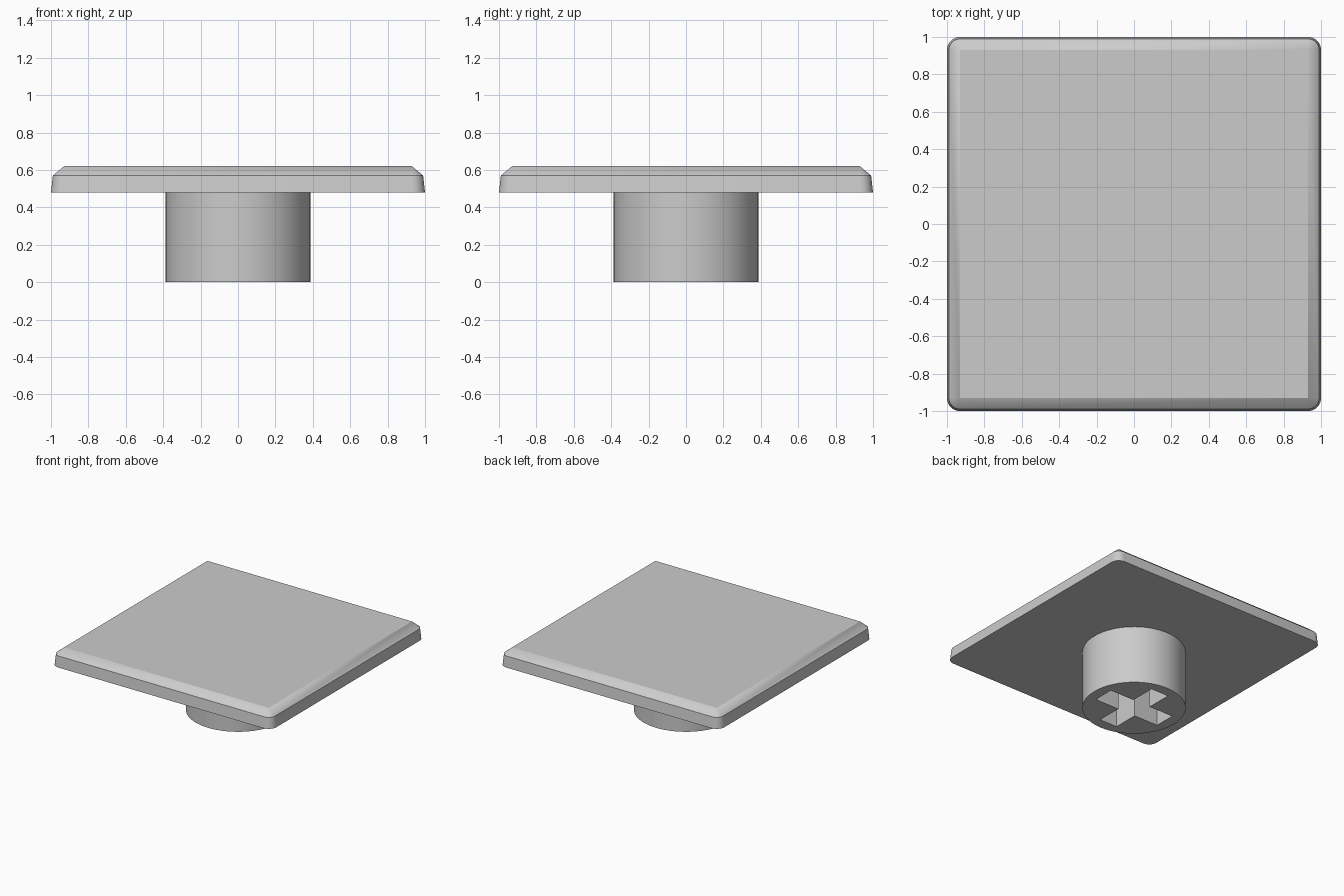
import bpy, bmesh
from math import cos, sin, pi, radians

cube = bpy.data.objects.get("Cube")
if cube:
    bpy.data.objects.remove(cube, do_unlink=True)

grey = bpy.data.materials.new("light grey plastic")
grey.use_nodes = True
colour = (0.6, 0.6, 0.6, 1)
grey.diffuse_color = colour
grey.node_tree.nodes["Principled BSDF"].inputs["Base Color"].default_value = colour


def make_object(name, bm):
    bmesh.ops.remove_doubles(bm, verts=bm.verts, dist=0.0005)
    bmesh.ops.recalc_face_normals(bm, faces=bm.faces)
    mesh = bpy.data.meshes.new(name)
    bm.to_mesh(mesh)
    bm.free()
    mesh.materials.append(grey)
    obj = bpy.data.objects.new(name, mesh)
    bpy.context.collection.objects.link(obj)
    return obj


def loft(name, levels):
    """Skin a stack of equal-length outlines, given as (z, points), and cap both ends."""
    bm = bmesh.new()
    rings = [[bm.verts.new((x, y, z)) for x, y in pts] for z, pts in levels]
    count = len(rings[0])
    for low, high in zip(rings, rings[1:]):
        for i in range(count):
            j = (i + 1) % count
            bm.faces.new((low[i], low[j], high[j], high[i]))
    bm.faces.new(rings[0][::-1])
    bm.faces.new(rings[-1])
    return make_object(name, bm)


def rounded_square(core, radius, steps=8):
    pts = []
    for corner, (sx, sy) in enumerate([(1, 1), (-1, 1), (-1, -1), (1, -1)]):
        for i in range(steps + 1):
            a = (corner + i / steps) * pi / 2
            pts.append((sx * core + radius * cos(a), sy * core + radius * sin(a)))
    return pts


def circle(radius, steps=64):
    return [(radius * cos(2 * pi * i / steps), radius * sin(2 * pi * i / steps))
            for i in range(steps)]


def cross(length, half_x, half_y):
    quarter = [(length, half_y), (half_x, half_y), (half_x, length)]
    left = [(-x, y) for x, y in reversed(quarter)]
    upper = quarter + left
    return upper + [(-x, -y) for x, y in upper]


def smooth(obj):
    bpy.ops.object.select_all(action='DESELECT')
    obj.select_set(True)
    bpy.context.view_layer.objects.active = obj
    bpy.ops.object.shade_smooth_by_angle(angle=radians(25))


# Square cap: tapered rim, then a chamfer running into a sharp-cornered top
CORE = 0.93
cap = loft("cap_plate", [(0.48, rounded_square(CORE, 0.07)),
                         (0.57, rounded_square(CORE, 0.06)),
                         (0.62, rounded_square(CORE, 0))])

# Round stem with a cross-shaped socket cut up to the plate
stem = loft("stem", [(0, circle(0.387)), (0.485, circle(0.387))])
cutter = loft("socket_cutter", [(-0.1, cross(0.3, 0.08, 0.088)),
                                (0.6, cross(0.3, 0.08, 0.088))])
cutter.hide_render = True
cut = stem.modifiers.new("socket", 'BOOLEAN')
cut.operation = 'DIFFERENCE'
cut.solver = 'EXACT'
cut.object = cutter
bpy.context.view_layer.objects.active = stem
bpy.ops.object.modifier_apply(modifier=cut.name)
bpy.data.objects.remove(cutter, do_unlink=True)

smooth(cap)
smooth(stem)
